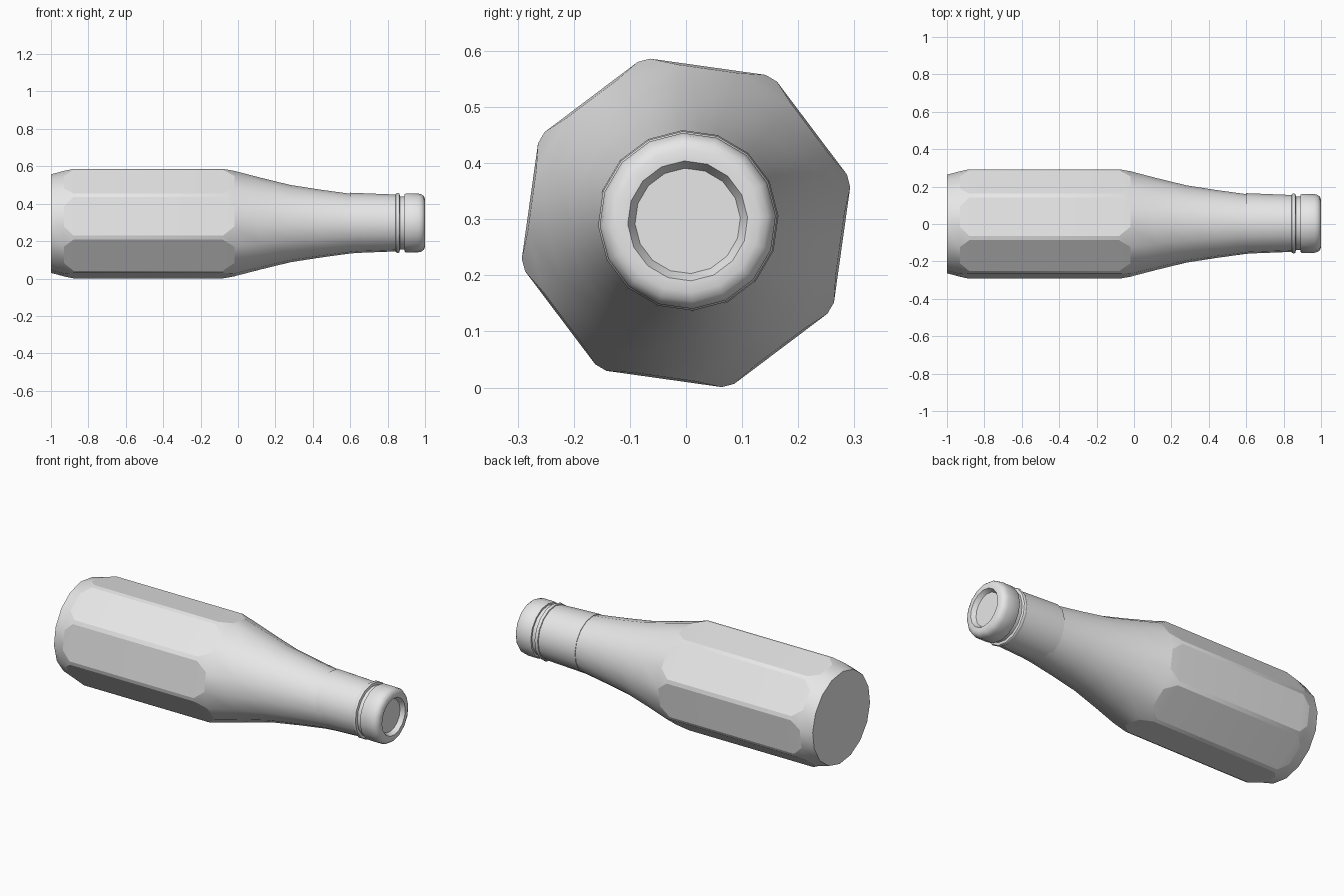
import bpy, bmesh, math

if "Cube" in bpy.data.objects:
    bpy.data.objects.remove(bpy.data.objects["Cube"])

glass = bpy.data.materials.new("plain_grey")
glass.diffuse_color = (0.8, 0.8, 0.8, 1.0)
glass.use_nodes = True
glass.node_tree.nodes["Principled BSDF"].inputs["Base Color"].default_value = glass.diffuse_color

PHASE = 14.5      # angle of the first octagon corner
EVEN = 11.25      # half spacing that gives a regular 16-sided ring


def make_ring(bm, x, radius, half, cy, cz):
    """Sixteen points: a pair either side of each octagon corner."""
    ring = []
    for k in range(8):
        for s in (-1, 1):
            a = math.radians(PHASE + 45 * k + s * half)
            ring.append(bm.verts.new((x, cy + radius * math.cos(a), cz + radius * math.sin(a))))
    return ring


def lathe(name, rings, cy=0.003, cz=0.297, caps=(True, True), flat_spans=(), closed=False):
    """Skin rings of (x, radius, half angle); faces between octagon corners in flat_spans stay flat."""
    bm = bmesh.new()
    loops = [make_ring(bm, x, r, h, cy, cz) for x, r, h in rings]
    flats = []
    spans = list(zip(loops, loops[1:]))
    if closed:
        spans.append((loops[-1], loops[0]))
    for i, (a, b) in enumerate(spans):
        for j in range(16):
            n = (j + 1) % 16
            f = bm.faces.new((a[j], a[n], b[n], b[j]))
            f.smooth = True
            if i in flat_spans and j % 2:
                flats.append(f)
    if caps[0]:
        bm.faces.new(loops[0][::-1])
    if caps[1]:
        bm.faces.new(loops[-1])
    bmesh.ops.recalc_face_normals(bm, faces=bm.faces)
    # crisp borders: steep folds and the outline of each flat panel
    for e in bm.edges:
        if len(e.link_faces) == 2 and e.calc_face_angle(0) > math.radians(35):
            e.smooth = False
        if sum(f in flats for f in e.link_faces) == 1:
            e.smooth = False
    mesh = bpy.data.meshes.new(name)
    bm.to_mesh(mesh)
    bm.free()
    mesh.materials.append(glass)
    obj = bpy.data.objects.new(name, mesh)
    bpy.context.collection.objects.link(obj)
    return obj


# Bottle: round base, eight flat panels, tapering shoulder and neck
lathe("bottle_body", [
    (-1.00, 0.264, EVEN),
    (-0.93, 0.2826, EVEN),
    (-0.88, 0.2995, 2.2),
    (-0.08, 0.2995, 2.2),
    (-0.02, 0.2826, EVEN),
    (0.12, 0.246, EVEN),
    (0.28, 0.207, EVEN),
    (0.44, 0.182, EVEN),
    (0.60, 0.160, EVEN),
    (0.90, 0.135, EVEN),
], cy=0.0, cz=0.2935, flat_spans=(1, 2, 3))

# Thin sleeve around the neck
lathe("neck_sleeve", [
    (0.60, 0.159, EVEN), (0.60, 0.162, EVEN),
    (0.85, 0.152, EVEN), (0.85, 0.149, EVEN),
], caps=(False, False), closed=True)

# Raised bead below the cap
lathe("neck_bead", [
    (0.840, 0.145, EVEN), (0.844, 0.157, EVEN), (0.850, 0.160, EVEN),
    (0.857, 0.160, EVEN), (0.863, 0.157, EVEN), (0.866, 0.143, EVEN),
])

# Narrow collar in the groove between bead and cap
lathe("neck_collar", [(0.86, 0.143, EVEN), (0.90, 0.143, EVEN)])

# Cap with rounded rim and recessed disc
lathe("bottle_cap", [
    (0.890, 0.140, EVEN), (0.890, 0.153, EVEN), (0.896, 0.157, EVEN),
    (0.965, 0.157, EVEN), (0.982, 0.153, EVEN), (0.994, 0.143, EVEN),
    (1.000, 0.128, EVEN), (1.000, 0.107, EVEN), (0.975, 0.094, EVEN),
])
